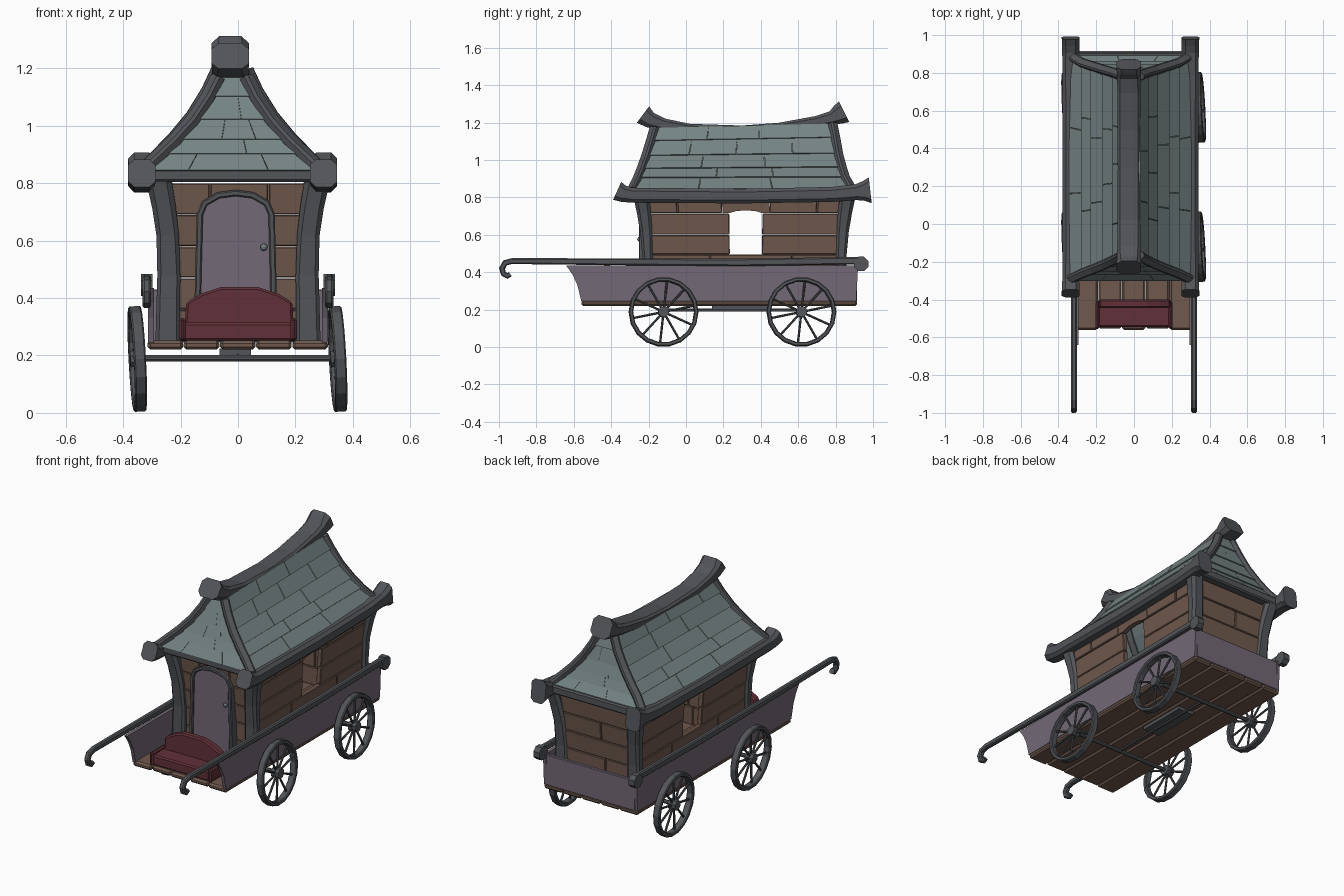
import bpy, bmesh, random
from math import sin, cos, pi, radians
from mathutils import Vector as V

if "Cube" in bpy.data.objects:
    bpy.data.objects.remove(bpy.data.objects["Cube"])

random.seed(4)

def mat(name, *c):
    m = bpy.data.materials.new(name)
    m.diffuse_color = (*c, 1)
    m.use_nodes = True
    m.node_tree.nodes["Principled BSDF"].inputs["Base Color"].default_value = m.diffuse_color
    return m

GREY = mat("dark_timber", 0.085, 0.09, 0.10)
BROWN = mat("brown_planks", 0.16, 0.10, 0.075)
PURPLE = mat("purple_paint", 0.17, 0.14, 0.18)
TEAL = mat("roof_slate", 0.18, 0.23, 0.23)
RED = mat("seat_cloth", 0.12, 0.03, 0.04)

def finish(bm, name, m, bevel=0):
    bmesh.ops.recalc_face_normals(bm, faces=bm.faces[:])
    me = bpy.data.meshes.new(name)
    bm.to_mesh(me)
    bm.free()
    me.materials.append(m)
    ob = bpy.data.objects.new(name, me)
    bpy.context.collection.objects.link(ob)
    if bevel:
        b = ob.modifiers.new("bevel", 'BEVEL')
        b.width, b.segments = bevel, 1
    return ob

def loft(bm, rings, closed=False):
    rs = [[bm.verts.new(p) for p in r] for r in rings]
    n = len(rs[0])
    for i in range(len(rs) if closed else len(rs) - 1):
        a, b = rs[i], rs[(i + 1) % len(rs)]
        for j in range(n):
            bm.faces.new((a[j], a[(j + 1) % n], b[(j + 1) % n], b[j]))
    if not closed:
        bm.faces.new(rs[0][::-1])
        bm.faces.new(rs[-1])

def sweep(bm, pts, side, closed=False, c=0.22):
    """Chamfered bar along points (x, y, z, width along side, height)."""
    P, n, rings = [V(p[:3]) for p in pts], len(pts), []
    for i, p in enumerate(pts):
        a = P[(i - 1) % n] if closed else P[max(i - 1, 0)]
        b = P[(i + 1) % n] if closed else P[min(i + 1, n - 1)]
        t = (b - a).normalized()
        s = V(side)
        s = (s - t * s.dot(t)).normalized()
        u = s.cross(t)
        w, h = p[3] / 2, p[4] / 2
        k = 2 * c * min(w, h)
        sec = [(w, h - k), (w - k, h), (k - w, h), (-w, h - k),
               (-w, k - h), (k - w, -h), (w - k, -h), (w, k - h)]
        rings.append([P[i] + s * x + u * y for x, y in sec])
    loft(bm, rings, closed)

def bar(name, pts, side, m=GREY, c=0.22):
    bm = bmesh.new()
    sweep(bm, pts, side, c=c)
    return finish(bm, name, m)

def rod(bm, a, b, r, side):
    sweep(bm, [(*a, 2 * r, 2 * r), (*b, 2 * r, 2 * r)], side, c=0.293)

def boxes(name, lst, m, bevel=0.0, warp=None):
    bm = bmesh.new()
    for x0, x1, y0, y1, z0, z1 in lst:
        loft(bm, [[(x0, y0, z), (x1, y0, z), (x1, y1, z), (x0, y1, z)] for z in (z0, z1)])
    for v in bm.verts:
        if warp:
            v.co = warp(v.co)
    return finish(bm, name, m, bevel)

def prism(name, pts, axis, a, b, m, bevel=0.0, warp=None):
    bm = bmesh.new()
    loft(bm, [[(d, p, q) if axis == 'x' else (p, d, q) for p, q in pts] for d in (a, b)])
    for v in bm.verts:
        if warp:
            v.co = warp(v.co)
    return finish(bm, name, m, bevel)

# Wheels, leaning slightly, with ten spokes
bm = bmesh.new()
sweep(bm, [(0, 0.175 * cos(i * pi / 9), 0.175 * sin(i * pi / 9), 0.042, 0.023) for i in range(18)],
      (1, 0, 0), closed=True)
for i in range(10):
    d = V((0, cos(i * pi / 5 + 0.2), sin(i * pi / 5 + 0.2)))
    rod(bm, d * 0.02, d * 0.172, 0.006, (1, 0, 0))
rod(bm, (-0.025, 0, 0), (0.025, 0, 0), 0.028, (0, 1, 0))
wheel = finish(bm, "wheel_1", GREY)
spots = [(sx, y) for sx in (1, -1) for y in (-0.12, 0.617)]
for i, (sx, y) in enumerate(spots):
    w = wheel if i == 0 else wheel.copy()
    if i:
        w.name = f"wheel_{i + 1}"
        bpy.context.collection.objects.link(w)
    w.location = (0.347 if sx > 0 else -0.351, y, 0.188)
    w.rotation_euler = (0, radians(-3), radians(3))

# Axles and under-carriage
bm = bmesh.new()
for y in (-0.12, 0.617):
    rod(bm, (-0.345, y, 0.19), (0.345, y, 0.19), 0.011, (0, 1, 0))
rod(bm, (0, -0.12, 0.197), (0, 0.617, 0.197), 0.008, (1, 0, 0))
finish(bm, "axles", GREY)
boxes("under_plank", [(-0.065, 0.045, 0.14, 0.45, 0.2, 0.225)], GREY)

# Floor planks
boxes("floor", [(-0.315 + 0.126 * i, -0.191 + 0.126 * i, -0.56 + 0.006 * (i % 2), 0.915, 0.22, 0.252)
                for i in range(5)], BROWN, 0.01)

# Wagon sides, tailboard and hooked rails
for s, n in ((1, "right"), (-1, "left")):
    prism(f"{n}_side_board", [(-0.56, 0.245), (-0.58, 0.33), (-0.605, 0.385), (-0.64, 0.435),
                              (0.92, 0.435), (0.91, 0.245)], 'x', s * 0.293, s * 0.313, PURPLE)
    path = [(0.95, .462, .04), (0.3, .453, .04), (-0.4, .456, .036), (-0.93, .46, .032),
            (-0.968, .45, .032), (-0.984, .42, .032), (-0.976, .392, .03), (-0.955, .38, .03),
            (-0.94, .39, .03)]
    bar(f"{n}_rail", [(s * 0.318, y, z, 0.03, h) for y, z, h in path], (1, 0, 0))
    bm = bmesh.new()
    rod(bm, (s * 0.298, 0.937, 0.445), (s * 0.338, 0.937, 0.445), 0.038, (0, 1, 0))
    finish(bm, f"{n}_rail_knob", GREY)
boxes("tailboard", [(-0.3, 0.3, 0.893, 0.915, 0.245, 0.43)], PURPLE, 0.004)

# Cabin walls of planks, flaring towards the top
def flare(p):
    k = max(p.z - 0.45, 0) / 0.35
    return V((p.x * (1 + 0.07 * k), 0.32 + (p.y - 0.32) * (1 + 0.06 * k), p.z))

def split(a, b, n):
    cuts = [a] + [a + (b - a) * (i + random.uniform(-.25, .25)) / n for i in range(1, n)] + [b]
    return [(p + 0.0015, q - 0.0015) for p, q in zip(cuts, cuts[1:])]

zs = [0.25, 0.37, 0.495, 0.6, 0.715, 0.81]
for s, n in ((1, "right"), (-1, "left")):
    L = []
    for i, (z0, z1) in enumerate(zip(zs, zs[1:])):
        if i < 2:
            spans = split(-0.2, 0.84, 3)
        elif i < 4:
            spans = [(-0.2, 0.235), (0.405, 0.84)]
        else:
            spans = split(-0.2, 0.2, 2) + split(0.44, 0.84, 2)
        L += [(s * 0.235, s * (0.262 + 0.004 * random.random()), a, b, z0 + .001, z1 - .001) for a, b in spans]
    boxes(f"{n}_wall", L, BROWN, 0.004, flare)
    prism(f"{n}_window_lintel", [(0.2, .716), (.235, .716), (.27, .727), (.32, .731), (.37, .727), (.405, .716),
                                 (.44, .716), (.44, .81), (.2, .81)], 'x', s * 0.235, s * 0.264, BROWN, 0, flare)
for n, y, d in (("front", -0.17, -1), ("back", 0.81, 1)):
    L = []
    for i in range(5):
        z = 0.25 + 0.11 * i
        L += [(a, b, y, y + d * (0.032 + 0.004 * random.random()), z + .001, z + .109)
              for a, b in split(-0.24, 0.24, 3 if d < 0 else 1 + i % 2)]
    boxes(f"{n}_wall", L, BROWN, 0.004, flare)

# Flared corner posts
for sx in (1, -1):
    for n, y, d in (("front", -0.205, -1), ("back", 0.83, 1)):
        bar(f"{n}_post_{'right' if sx > 0 else 'left'}",
            [(sx * 0.245, y, 0.25, 0.085, 0.055), (sx * 0.241, y, 0.48, 0.08, 0.055),
             (sx * 0.245, y + d * 0.008, 0.62, 0.078, 0.065), (sx * 0.258, y + d * 0.02, 0.72, 0.082, 0.075),
             (sx * 0.277, y + d * 0.036, 0.82, 0.088, 0.085)], (1, 0, 0))

# Arched door with frame and knob
arch = [(-.135, .25), (-.13, .5), (-.125, .69), (-.108, .73), (-.06, .758), (0, .766)]
arch += [(-x, z) for x, z in arch[-2::-1]]
arch = [(x - 0.008, z) for x, z in arch]
prism("door", arch, 'y', -0.19, -0.24, PURPLE)
bar("door_frame", [(x, -0.225, z, 0.055, 0.022) for x, z in arch], (0, 1, 0))
bm = bmesh.new()
bmesh.ops.create_icosphere(bm, subdivisions=2, radius=0.013)
bmesh.ops.translate(bm, verts=bm.verts[:], vec=(0.09, -0.248, 0.577))
finish(bm, "door_knob", TEAL)

# Driver's seat
boxes("seat", [(-0.195, 0.195, -0.545, -0.41, 0.252, 0.315), (-0.205, -0.183, -0.555, -0.41, 0.252, 0.33),
               (0.183, 0.205, -0.555, -0.41, 0.252, 0.33)], RED, 0.008)
prism("seat_back", [(-.19, .252), (-.18, .385), (-.13, .415), (-.06, .438), (.07, .438), (.14, .415),
                    (.19, .385), (.195, .252)], 'y', -0.445, -0.4, RED, 0.008)

# Concave hipped roof: levels of z, half width, front y, back y
CX = -0.02
LV = [(0.84, .315, -.29, .89), (0.9, .252, -.26, .852), (0.95, .2, -.24, .835), (1.02, .138, -.215, .815),
      (1.1, .085, -.19, .80), (1.17, .05, -.17, .785)]

def corner(k, i):
    z, w, y0, y1 = LV[i]
    k %= 4
    return V((CX + (w if k in (1, 2) else -w), y1 if k in (2, 3) else y0,
              z + (0.07 * (z - 0.84) if k in (2, 3) else 0)))

bm = bmesh.new()
loft(bm, [[corner(k, i) for k in range(4)] for i in range(len(LV))])
bmesh.ops.delete(bm, geom=[f for f in bm.faces if all(v.co.z < 0.85 for v in f.verts)], context='FACES_ONLY')
finish(bm, "roof_shell", TEAL)
bm = bmesh.new()
for k in range(4):
    for i in range(len(LV) - 1):
        a, b, c, d = corner(k, i), corner(k + 1, i), corner(k + 1, i + 1), corner(k, i + 1)
        nrm = (b - a).cross(d - a).normalized()
        count = random.choice((3, 4)) if k % 2 else (3, 2, 3, 2, 1)[i]
        for t0, t1 in split(0, 1, count):
            q = [a.lerp(b, t0), a.lerp(b, t1), d.lerp(c, t1), d.lerp(c, t0)]
            out = [p + nrm * o for p, o in zip(q, (.012, .012, .005, .005))]
            loft(bm, [q, out])
finish(bm, "roof_tiles", TEAL)

# Hip bars on the four roof corners
for k in range(4):
    sx, sy = (1 if k in (1, 2) else -1), (1 if k > 1 else -1)
    bar(f"roof_hip_{k + 1}", [(*corner(k, i), 0.048, 0.04) for i in range(len(LV))], (sy, -sx, 0))

# Eave beams with flared ends, and the cross beams
eave = [(-.368, .835, .095, .105), (-.335, .82, .093, .09), (-.29, .812, .088, .08), (.3, .807, .086, .078),
        (.78, .816, .088, .08), (.91, .828, .09, .085), (.95, .834, .094, .105), (.985, .838, .095, .138)]
for n, x in (("right", 0.298), ("left", -0.335)):
    bar(f"{n}_eave_beam", [(x, y, z, w, h) for y, z, w, h in eave], (1, 0, 0))
boxes("cross_beams", [(-0.33, 0.29, -0.295, -0.225, 0.805, 0.856),
                      (-0.33, 0.29, 0.84, 0.91, 0.805, 0.856)], GREY, 0.008)

# Sagging ridge beam with upturned ends
ridge = [(-.23, 1.243, .13, .11), (-.19, 1.213, .128, .085), (-.12, 1.19, .124, .065), (.02, 1.166, .12, .055),
         (.3, 1.158, .118, .053), (.5, 1.172, .12, .055), (.7, 1.205, .122, .062), (.78, 1.225, .125, .075),
         (.815, 1.243, .128, .105), (.845, 1.258, .13, .122)]
bar("ridge_beam", [(-0.027, y, z, w, h) for y, z, w, h in ridge], (1, 0, 0))
